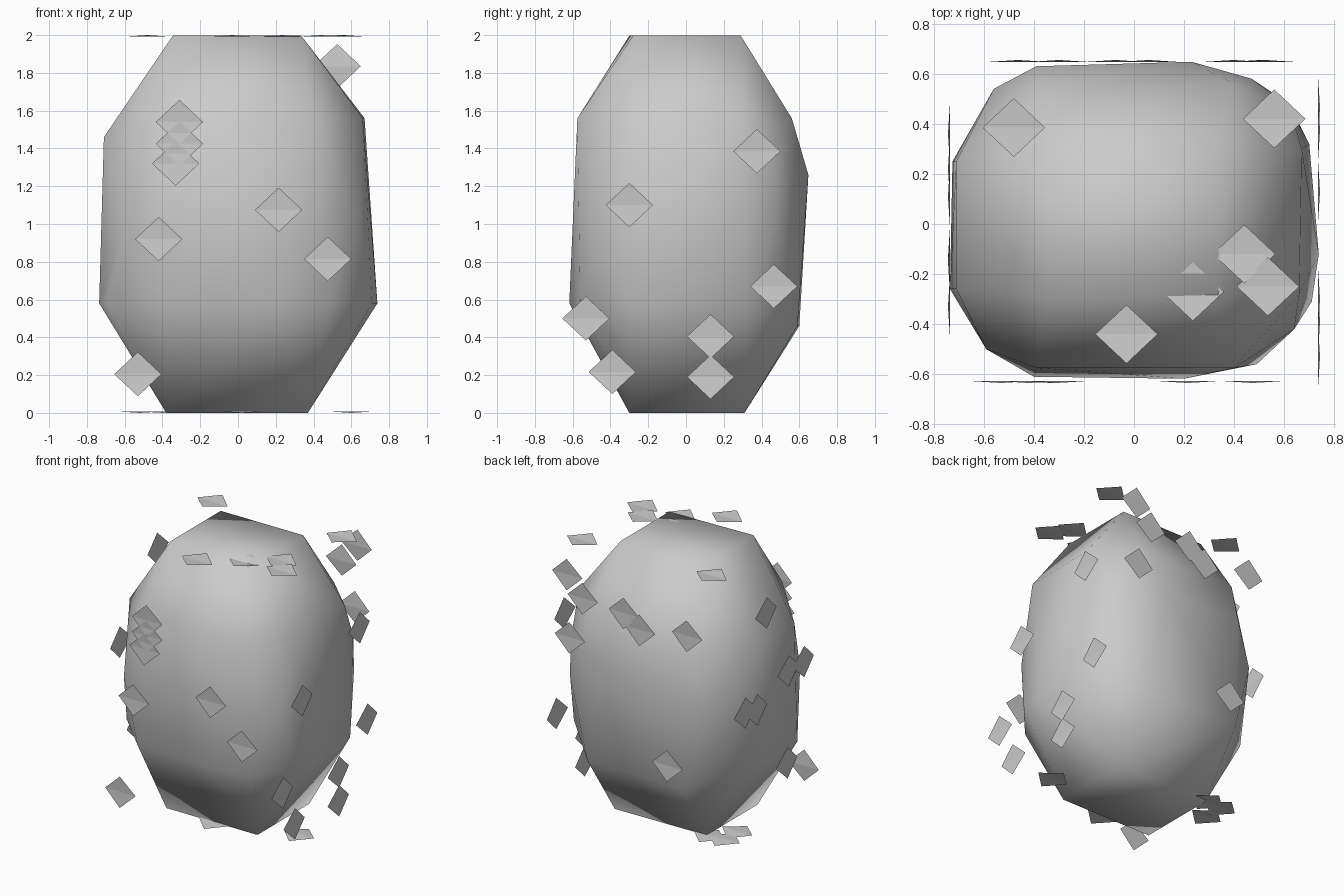
import bpy, bmesh
from mathutils import Vector

if "Cube" in bpy.data.objects:
    bpy.data.objects.remove(bpy.data.objects["Cube"])


def make_object(name, bm, smooth):
    mesh = bpy.data.meshes.new(name)
    for f in bm.faces:
        f.smooth = smooth
    bm.to_mesh(mesh)
    bm.free()
    ob = bpy.data.objects.new(name, mesh)
    bpy.context.collection.objects.link(ob)
    return ob


# Faceted boulder-like body: hull around horizontal rings (height: x, y points)
rings = [
    (0.0, [(-.38, -.3), (.37, -.3), (.37, .31), (-.38, .3)]),
    (0.46, [(-.39, .6), (.4, .59)]),
    (0.58, [(-.735, -.26), (-.70, -.31), (-.4, -.61), (.2, -.618), (.49, -.56),
            (.71, -.31), (.738, -.12), (.70, .32), (-.725, .25)]),
    (1.0, [(-.59, -.5), (.64, -.42), (-.56, .54), (.62, .48)]),
    (1.26, [(-.39, .63), (.23, .648), (.47, .58), (.62, .47)]),
    (1.46, [(-.71, -.26), (-.71, .25)]),
    (1.56, [(-.39, -.575), (.4, -.575), (-.39, .56), (.4, .56), (.67, .3), (.66, -.28)]),
    (1.997, [(-.345, -.3), (.335, -.28), (.335, .29), (-.345, .29)]),
]
bm = bmesh.new()
for z, pts in rings:
    for x, y in pts:
        bm.verts.new((x, y, z))
hull = bmesh.ops.convex_hull(bm, input=bm.verts)
bmesh.ops.delete(bm, geom=[v for v in bm.verts if not v.link_faces], context='VERTS')
bmesh.ops.recalc_face_normals(bm, faces=bm.faces)
make_object("body", bm, True)


# Small folded diamond plates floating on the six sides of the bounding box
def plates(name, origin, u, v, out, spots):
    origin, u, v, out = map(Vector, (origin, u, v, out))
    bm = bmesh.new()
    for a, b in spots:
        c = origin + u * a + v * b
        left, right, low, high = [bm.verts.new(p) for p in (
            c - u * .125 - out * .008, c + u * .125 - out * .008,
            c - v * .117, c + v * .117)]
        bm.faces.new((left, low, right))
        bm.faces.new((left, right, high))
    make_object(name, bm, False)


X, Y, Z = (1, 0, 0), (0, 1, 0), (0, 0, 1)
plates("front_plates", (0, -.635, 0), X, Z, (0, -1, 0),
       [(-.31, 1.54), (-.31, 1.425), (-.33, 1.32), (-.42, .92), (.215, 1.075),
        (.475, .815), (-.53, .205)])
plates("back_plates", (0, .655, 0), (-1, 0, 0), Z, Y,
       [(-.525, 1.835), (-.397, 1.69), (-.058, 1.67), (.074, 1.58), (.463, 1.64),
        (-.504, 1.37), (.3, .63)])
plates("right_plates", (.743, 0, 0), Y, Z, X,
       [(.375, 1.385), (-.3, 1.1), (.465, .67), (-.53, .5), (-.39, .217),
        (.13, .405), (.13, .19)])
plates("left_plates", (-.743, 0, 0), (0, -1, 0), Z, (-1, 0, 0),
       [(-.11, 1.68), (.135, .47), (-.36, 1.03), (-.22, 1.0), (.33, 1.15), (.15, 1.15)])
plates("top_plates", (0, 0, 2), X, Y, Z,
       [(-.48, .385), (.56, .42), (.44, -.12), (.535, -.25), (-.03, -.44), (.235, -.27)])
plates("bottom_plates", (0, 0, 0), (-1, 0, 0), Y, (0, 0, -1),
       [(-.6, -.14), (.4, .3), (.52, .29), (.52, .14), (-.02, -.31)])
